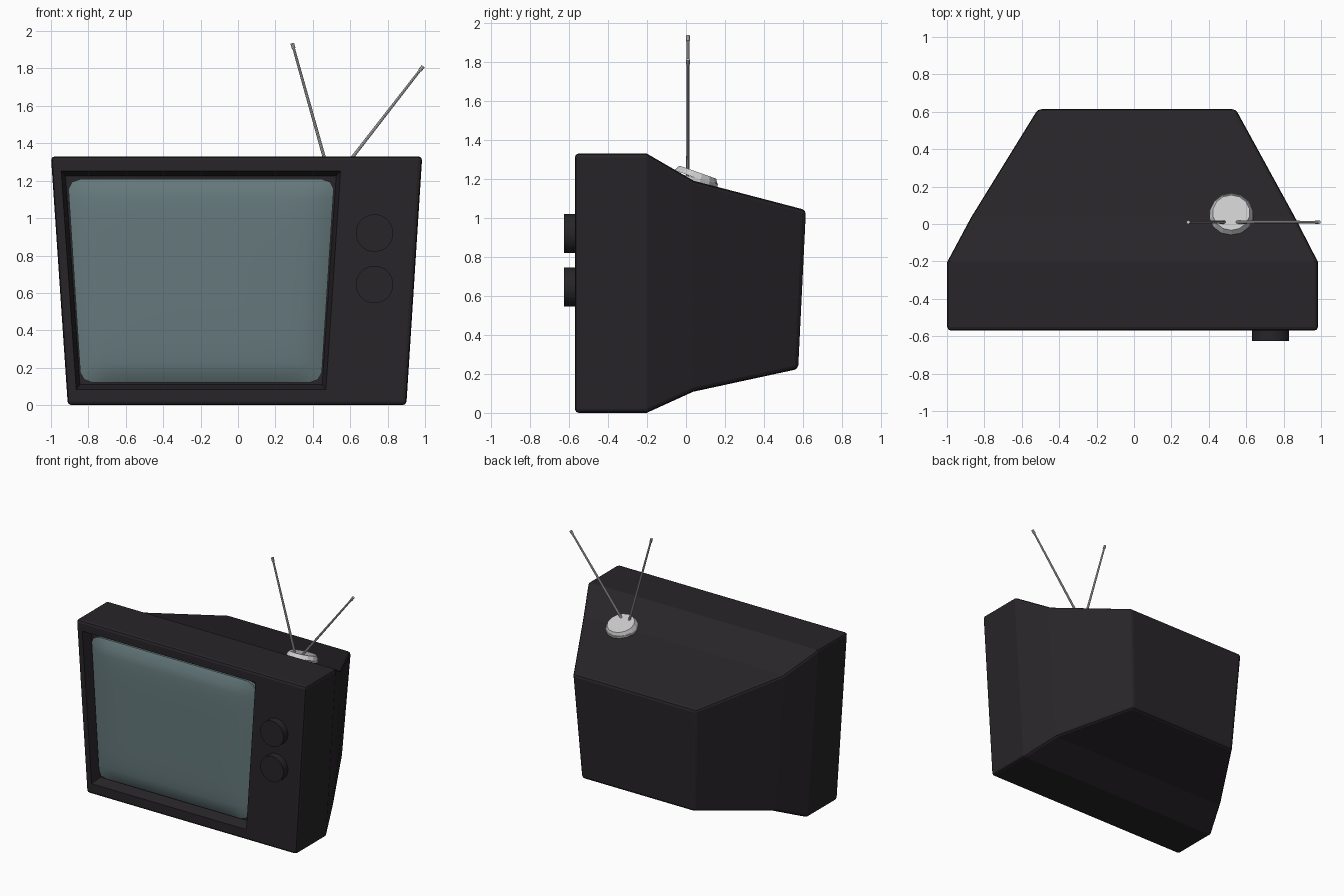
import bpy, bmesh, math
from mathutils import Vector, Matrix

if "Cube" in bpy.data.objects:
    bpy.data.objects.remove(bpy.data.objects["Cube"])


def material(name, color):
    m = bpy.data.materials.new(name)
    m.diffuse_color = (*color, 1)
    m.use_nodes = True
    m.node_tree.nodes["Principled BSDF"].inputs["Base Color"].default_value = m.diffuse_color
    return m


DARK = material("dark_plastic", (0.021, 0.018, 0.021))
GLASS = material("screen_glass", (0.13, 0.19, 0.20))


def finish(name, bm, mat=None, smooth=None):
    bmesh.ops.recalc_face_normals(bm, faces=bm.faces)
    me = bpy.data.meshes.new(name)
    bm.to_mesh(me)
    bm.free()
    ob = bpy.data.objects.new(name, me)
    bpy.context.collection.objects.link(ob)
    if mat:
        me.materials.append(mat)
    if smooth:
        bpy.ops.object.select_all(action='DESELECT')
        bpy.context.view_layer.objects.active = ob
        ob.select_set(True)
        bpy.ops.object.shade_smooth_by_angle(angle=math.radians(smooth))
    return ob


def loft(sections):
    # each section: y bottom, y top, z bottom, z top, then x left/right at bottom and top
    bm = bmesh.new()
    rings = []
    for yb, yt, zb, zt, lb, rb, lt, rt in sections:
        pts = [(lb, yb, zb), (rb, yb, zb), (rt, yt, zt), (lt, yt, zt)]
        rings.append([bm.verts.new(p) for p in pts])
    for a, b in zip(rings, rings[1:]):
        for i in range(4):
            j = (i + 1) % 4
            bm.faces.new((a[i], a[j], b[j], b[i]))
    bm.faces.new(rings[0])
    bm.faces.new(rings[-1])
    bmesh.ops.recalc_face_normals(bm, faces=bm.faces)
    return bm


def rod(bm, a, b, r1, r2, sides):
    a, b = Vector(a), Vector(b)
    d = b - a
    geo = bmesh.ops.create_cone(bm, cap_ends=True, segments=sides,
                                radius1=r1, radius2=r2, depth=d.length)
    mat = Vector((0, 0, 1)).rotation_difference(d).to_matrix().to_4x4()
    mat.translation = (a + b) / 2
    bmesh.ops.transform(bm, matrix=mat, verts=geo["verts"])


# cabinet: deep front box narrowing to the tube housing
bm = loft([
    (-0.57, -0.57, 0.00, 1.33, -0.91, 0.90, -1.00, 0.985),
    (-0.20, -0.20, 0.00, 1.33, -0.91, 0.90, -1.00, 0.985),
    (0.04, 0.04, 0.11, 1.19, -0.80, 0.79, -0.87, 0.86),
    (0.575, 0.615, 0.225, 1.04, -0.465, 0.495, -0.515, 0.545),
])
sharp = [e for e in bm.edges if e.calc_face_angle(0) > math.radians(42)]
bmesh.ops.bevel(bm, geom=sharp, offset=0.02, segments=2, profile=0.5, affect='EDGES')
cabinet = finish("cabinet", bm, DARK)

# screen recess with sloping walls
cutter = finish("screen_recess_cutter", loft([
    (-0.61, -0.61, 0.07, 1.265, -0.875, 0.48, -0.957, 0.56),
    (-0.49, -0.49, 0.11, 1.225, -0.845, 0.45, -0.922, 0.525),
]), DARK)
cutter.hide_render = True
cutter.hide_viewport = True
cut = cabinet.modifiers.new("screen_recess", 'BOOLEAN')
cut.operation = 'DIFFERENCE'
cut.object = cutter
cut.solver = 'EXACT'

# bulging glass screen, following the cabinet's taper
bm = bmesh.new()
bmesh.ops.create_grid(bm, x_segments=20, y_segments=20, size=1)
for v in bm.verts:
    u, w = v.co.x, v.co.y
    if abs(u) > 0.99 and abs(w) > 0.99:
        u, w = u * 0.97, w * 0.97
    t = (w + 1) / 2
    left, right = -0.84 - 0.07 * t, 0.445 + 0.07 * t
    bulge = 0.045 * max(0, (1 - abs(u) ** 6) * (1 - abs(w) ** 6)) ** 0.5
    v.co = (left + (right - left) * (u + 1) / 2,
            -0.51 - bulge, 0.12 + 1.09 * t)
rim = [e for e in bm.edges if e.is_boundary]
ext = bmesh.ops.extrude_edge_only(bm, edges=rim)
for v in ext["geom"]:
    if isinstance(v, bmesh.types.BMVert):
        v.co.y = -0.485
finish("screen", bm, GLASS, 50)

# control knobs
for name, z in (("upper_knob", 0.92), ("lower_knob", 0.645)):
    bm = bmesh.new()
    rod(bm, (0.73, -0.56, z), (0.73, -0.625, z), 0.1, 0.1, 32)
    finish(name, bm, DARK, 40)

# antenna base lying on the sloping top
bm = bmesh.new()
rod(bm, (0.52, 0.043, 1.165), (0.52, 0.05, 1.205), 0.118, 0.118, 14)
rod(bm, (0.52, 0.05, 1.205), (0.52, 0.058, 1.235), 0.118, 0.1, 14)
bmesh.ops.rotate(bm, verts=bm.verts, cent=(0.52, 0.05, 1.2),
                 matrix=Matrix.Rotation(-0.08, 3, 'X'))
finish("antenna_base", bm)

# antenna rods with thicker tips
for name, foot, tip in (("left_antenna", (0.49, 0.01, 1.22), (0.29, 0.01, 1.935)),
                        ("right_antenna", (0.53, 0.01, 1.22), (0.99, 0.01, 1.812))):
    a, b = Vector(foot), Vector(tip)
    neck = b - (b - a).normalized() * 0.03
    bm = bmesh.new()
    rod(bm, a, neck, 0.009, 0.007, 8)
    rod(bm, neck, b, 0.01, 0.01, 8)
    finish(name, bm, None, 40)
